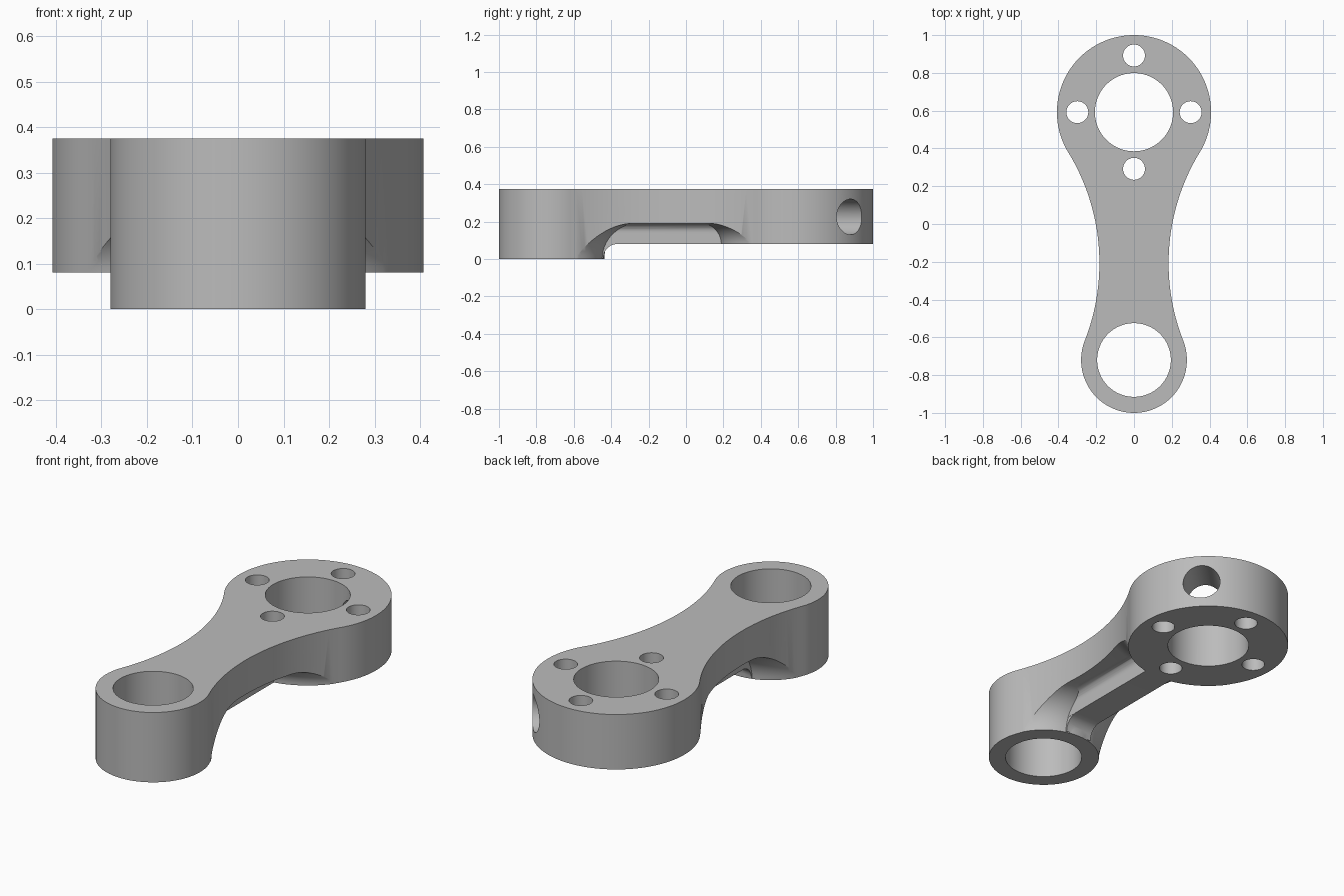
import bpy, bmesh
from math import sin, cos, atan2, degrees, radians, hypot, pi
from mathutils import Matrix, Vector

if "Cube" in bpy.data.objects:
    bpy.data.objects.remove(bpy.data.objects["Cube"])

TOP, WEB, FLOOR = 0.375, 0.19, 0.08      # top face, thin web underside, large boss underside
BIG_Y, BIG_R = 0.592, 0.408              # large boss
SMALL_Y, SMALL_R = -0.72, 0.28           # small boss
WAIST_X, WAIST_Y, WAIST_R = 1.308, -0.207, 1.125   # concave waist arc
RIB = 0.08                               # half width of the centre rib
EPS = 0.003

grey = bpy.data.materials.new("machined_grey")
grey.use_nodes = True
grey.diffuse_color = (0.5, 0.5, 0.5, 1)
grey.node_tree.nodes["Principled BSDF"].inputs["Base Color"].default_value = (0.5, 0.5, 0.5, 1)


def add_object(name, bm):
    bmesh.ops.recalc_face_normals(bm, faces=bm.faces[:])
    mesh = bpy.data.meshes.new(name)
    bm.to_mesh(mesh)
    bm.free()
    ob = bpy.data.objects.new(name, mesh)
    bpy.context.collection.objects.link(ob)
    return ob


def arc(cx, cy, r, start, end, n):
    step = radians(end - start) / n
    return [(cx + r * cos(radians(start) + i * step),
             cy + r * sin(radians(start) + i * step)) for i in range(n + 1)]


def extrude(name, points, offset):
    bm = bmesh.new()
    face = bm.faces.new([bm.verts.new(p) for p in points])
    res = bmesh.ops.extrude_face_region(bm, geom=[face])
    verts = [g for g in res["geom"] if isinstance(g, bmesh.types.BMVert)]
    bmesh.ops.translate(bm, verts=verts, vec=offset)
    return add_object(name, bm)


def lathe(name, profile, y, segments=128):
    bm = bmesh.new()
    rings = []
    for r, z in profile:
        rings.append([bm.verts.new((r * cos(2 * pi * i / segments),
                                    y + r * sin(2 * pi * i / segments), z))
                      for i in range(segments)])
    for a, b in zip(rings, rings[1:]):
        for i in range(segments):
            j = (i + 1) % segments
            bm.faces.new((a[i], a[j], b[j], b[i]))
    bm.faces.new(rings[0])
    bm.faces.new(rings[-1])
    return add_object(name, bm)


def drill(name, r, centre, length, axis=(0, 0, 1), segments=64):
    bm = bmesh.new()
    turn = Vector((0, 0, 1)).rotation_difference(Vector(axis)).to_matrix().to_4x4()
    bmesh.ops.create_cone(bm, cap_ends=True, segments=segments, radius1=r, radius2=r,
                          depth=length, matrix=Matrix.Translation(centre) @ turn)
    return add_object(name, bm)


helpers = []


def combine(target, other, operation):
    mod = target.modifiers.new(other.name, "BOOLEAN")
    mod.operation, mod.solver, mod.object = operation, "EXACT", other
    other.hide_render = True
    helpers.append(other)


# Plan outline: two bosses joined by concave waist arcs
big_a = degrees(atan2(WAIST_Y - BIG_Y, WAIST_X))
small_a = degrees(atan2(WAIST_Y - SMALL_Y, WAIST_X))
half = arc(0, BIG_Y, BIG_R, 90, big_a, 48)
half += arc(WAIST_X, WAIST_Y, WAIST_R, 180 + big_a, 180 + small_a, 32)[1:]
half += arc(0, SMALL_Y, SMALL_R, small_a, -90, 40)[1:]
outline = half + [(-x, y) for x, y in reversed(half[1:-1])]
arm = extrude("link_arm", [(x, y, -0.05) for x, y in outline], (0, 0, TOP + 0.05))

# Underside form: web slab, flared bosses and filleted rib
support = extrude("web_slab", [(-0.7, -1.2, WEB), (0.7, -1.2, WEB), (0.7, 1.2, WEB), (-0.7, 1.2, WEB)],
                  (0, 0, 0.3))


def boss(name, y, r, z):
    f = WEB - z
    r += EPS
    flare = arc(r + f, z, f, 180, 90, 14)
    return lathe(name, flare + [(r + f, WEB + 0.09)], y)


combine(support, boss("large_boss", BIG_Y, BIG_R, FLOOR), "UNION")
combine(support, boss("small_boss", SMALL_Y, SMALL_R, 0), "UNION")

fil = 0.05
side = [(RIB, FLOOR)] + arc(RIB + fil, WEB - fil, fil, 180, 90, 8) + [(RIB + fil, WEB + 0.07)]
section = side + [(-x, z) for x, z in reversed(side)]
rib = extrude("centre_rib", [(x, SMALL_Y + 0.02, z) for x, z in section],
              (0, BIG_Y - SMALL_Y - 0.04, 0))
combine(support, rib, "UNION")

# Small fillet where the rib meets the small boss
foot = 0.075
edge = SMALL_Y + SMALL_R - 0.002
curve = arc(edge + foot, FLOOR - foot, foot, 180, 90, 10)
profile = [(edge - 0.12, FLOOR - foot)] + curve + [(edge + foot, 0.12), (edge - 0.12, 0.12)]
gusset = extrude("rib_fillet", [(-RIB + 0.001, y, z) for y, z in profile], (2 * RIB - 0.002, 0, 0))
combine(support, gusset, "UNION")
combine(arm, support, "INTERSECT")

# Bores, four bolt holes and the angled side port
combine(arm, drill("large_bore", 0.207, (0, BIG_Y, 0.2), 1, segments=96), "DIFFERENCE")
combine(arm, drill("small_bore", 0.195, (0, SMALL_Y, 0.2), 1, segments=96), "DIFFERENCE")
for i, (dx, dy) in enumerate([(1, 0), (0, 1), (-1, 0), (0, -1)]):
    hole = drill(f"bolt_hole_{i}", 0.058, (0.3 * dx, BIG_Y + 0.3 * dy, 0.2), 1, segments=48)
    combine(arm, hole, "DIFFERENCE")
d = 0.325 / hypot(1, 1)
combine(arm, drill("side_port", 0.095, (d, BIG_Y + d, 0.225), 0.4, (1, 1, 0)), "DIFFERENCE")

# Bake the cuts and drop the helpers
bpy.context.view_layer.update()
final = bpy.data.meshes.new_from_object(arm.evaluated_get(bpy.context.evaluated_depsgraph_get()))
arm.modifiers.clear()
arm.data = final
for ob in helpers:
    bpy.data.objects.remove(ob)
final.materials.clear()
final.materials.append(grey)
for p in final.polygons:
    p.material_index = 0

for ob in bpy.context.selected_objects:
    ob.select_set(False)
bpy.context.view_layer.objects.active = arm
arm.select_set(True)
bpy.ops.object.shade_smooth_by_angle(angle=radians(30))
